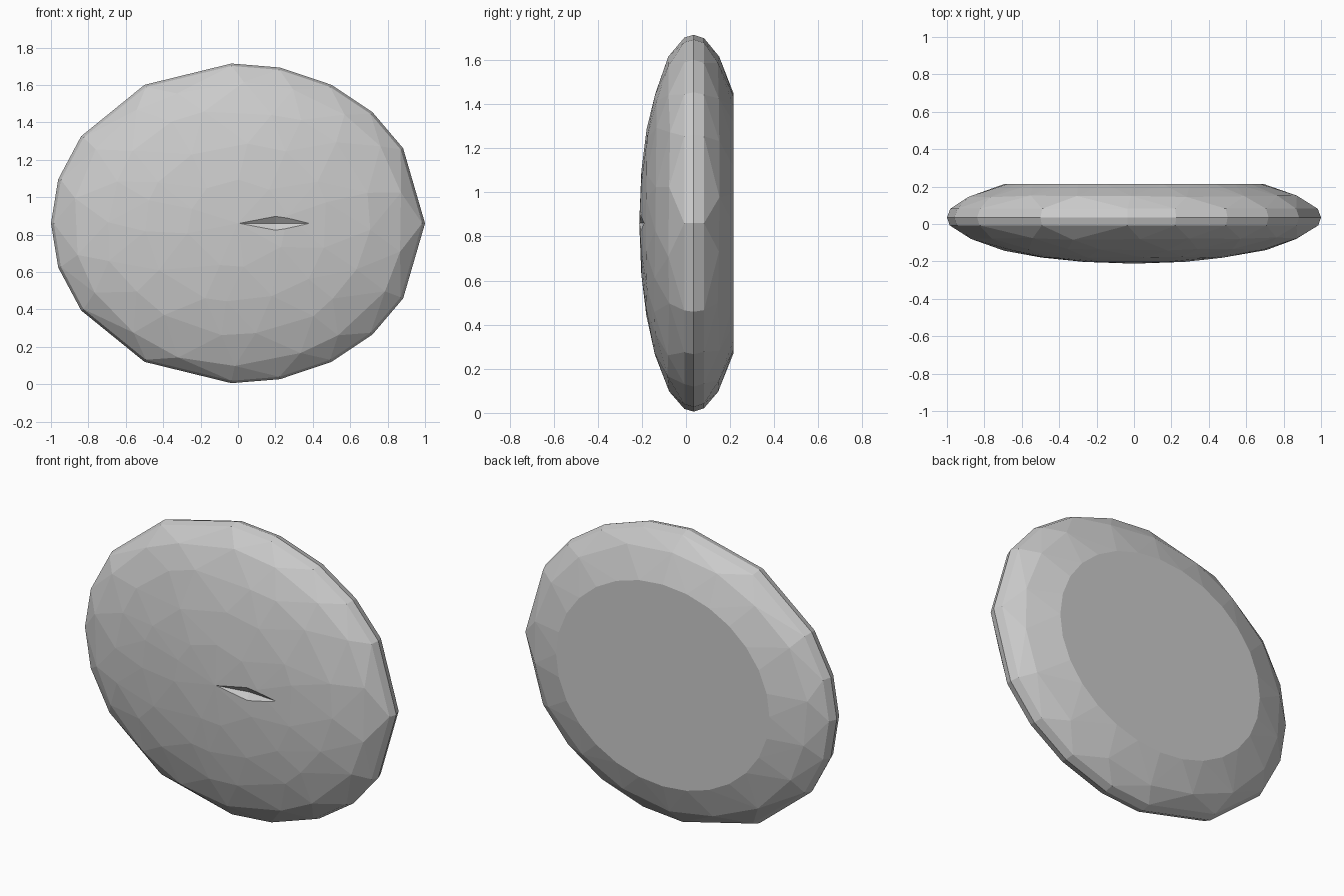
import bpy, bmesh, math, random

cube = bpy.data.objects.get("Cube")
if cube:
    bpy.data.objects.remove(cube, do_unlink=True)

random.seed(4)
HALF_W, HALF_D, HALF_H = 1.0, 0.247, 0.855
MID_Y, MID_Z, BACK_Y = 0.035, 0.86, 0.215

stone_grey = bpy.data.materials.new("stone grey")
stone_grey.use_nodes = True
grey = (0.6, 0.6, 0.6, 1)
stone_grey.diffuse_color = grey
stone_grey.node_tree.nodes["Principled BSDF"].inputs["Base Color"].default_value = grey


def surface_point(scale, degrees, side):
    """Point on the flattened ellipsoid; side is -1 for front, 1 for back."""
    a = math.radians(degrees)
    y = MID_Y + side * HALF_D * math.sqrt(max(0, 1 - scale * scale))
    return (HALF_W * scale * math.cos(a), min(y, BACK_Y),
            MID_Z + HALF_H * scale * math.sin(a))


def hull_object(name, points):
    bm = bmesh.new()
    for p in points:
        bm.verts.new(p)
    result = bmesh.ops.convex_hull(bm, input=bm.verts)
    loose = [v for v in bm.verts if not v.link_faces]
    bmesh.ops.delete(bm, geom=loose, context='VERTS')
    bmesh.ops.dissolve_limit(bm, angle_limit=0.01, verts=bm.verts, edges=bm.edges)
    bmesh.ops.recalc_face_normals(bm, faces=bm.faces)
    mesh = bpy.data.meshes.new(name)
    bm.to_mesh(mesh)
    bm.free()
    mesh.materials.append(stone_grey)
    obj = bpy.data.objects.new(name, mesh)
    bpy.context.collection.objects.link(obj)
    return obj


# Uneven rim, the same above and below the middle
upper = [0, 28, 44, 60, 77, 92, 120, 147, 164, 180]
rim = upper + [-a for a in upper[1:-1]]
points = [surface_point(1, a, 1) for a in rim]
points += [surface_point(s, a, side) for a in rim
           for s, side in ((0.982, 1), (0.985, -1))]


# Staggered rings of chipped facets
def add_ring(scale, count, side, offset, jitter):
    step = 360 / count
    for i in range(count):
        angle = (i + offset + random.uniform(-jitter, jitter)) * step
        s = scale * (1 + random.uniform(-jitter, jitter) * 0.12)
        points.append(surface_point(s, angle, side))


add_ring(0.89, 18, 1, 0.5, 0.1)
add_ring(0.89, 18, -1, 0.5, 0.15)
add_ring(0.71, 18, -1, 0, 0.25)
add_ring(0.50, 14, -1, 0.5, 0.3)
add_ring(0.27, 9, -1, 0, 0.3)
points.append(surface_point(0, 0, -1))

# Flat back
for i in range(28):
    a = i * math.tau / 28
    points.append((0.69 * math.cos(a), BACK_Y, MID_Z + 0.59 * math.sin(a)))

pebble = hull_object("pebble", points)

# Narrow lens-shaped crease running sideways from the middle of the front
cx, cy = 0.23, -0.222
crease = hull_object("crease_cutter", [
    (cx - 0.28, cy, MID_Z), (cx + 0.31, cy + 0.02, MID_Z),
    (cx - 0.03, cy, MID_Z + 0.06), (cx - 0.03, cy, MID_Z - 0.06),
    (cx - 0.03, cy + 0.045, MID_Z), (cx, cy - 0.06, MID_Z)])
crease.hide_render = True
cut = pebble.modifiers.new("crease", 'BOOLEAN')
cut.operation = 'DIFFERENCE'
cut.solver = 'EXACT'
cut.object = crease
bpy.context.view_layer.objects.active = pebble
bpy.ops.object.modifier_apply(modifier=cut.name)
bpy.data.objects.remove(crease, do_unlink=True)
